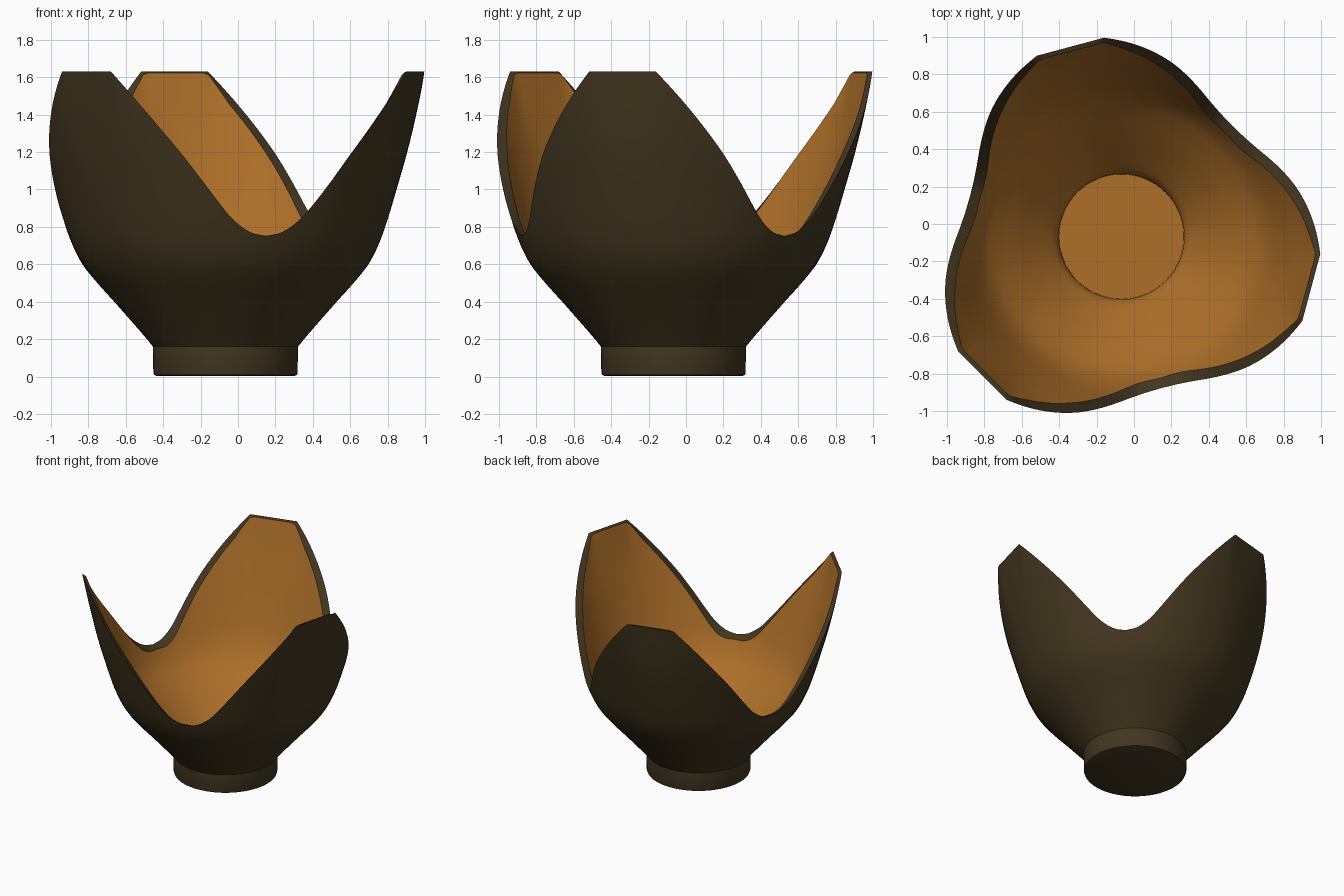
import bpy, bmesh, math

if "Cube" in bpy.data.objects:
    bpy.data.objects.remove(bpy.data.objects["Cube"])

CENTRE = (-0.067, -0.067)
COLUMNS = 180
ROWS = 22

# (height, radius) of the outer wall; (degrees from petal centre, height) of the rim
WALL = [(.16, .388), (.20, .42), (.30, .507), (.40, .595), (.50, .685), (.60, .765),
        (.72, .825), (.85, .87), (1.0, .915), (1.2, .972), (1.4, 1.02), (1.63, 1.067)]
RIM = [(10, 1.63), (15, 1.53), (21, 1.405), (31, 1.19), (37, 1.055), (43, .925),
       (48, .835), (54, .772), (60, .752)]


def smooth(points, x):
    """Cubic interpolation through (x, y) points."""
    x = min(max(x, points[0][0]), points[-1][0])
    n = len(points)
    i = max(k for k in range(n - 1) if points[k][0] <= x)

    def slope(k):
        a, b = points[max(k - 1, 0)], points[min(k + 1, n - 1)]
        return (b[1] - a[1]) / (b[0] - a[0])

    (x0, y0), (x1, y1) = points[i], points[i + 1]
    h = x1 - x0
    t = (x - x0) / h
    return ((2*t**3 - 3*t**2 + 1) * y0 + (t**3 - 2*t**2 + t) * h * slope(i)
            + (3*t**2 - 2*t**3) * y1 + (t**3 - t**2) * h * slope(i + 1))


def outer_radius(z, off):
    r = smooth(WALL, z)
    # petal tips flatten into a straight chord
    if abs(off) < 10:
        k = math.cos(math.radians(10)) / math.cos(math.radians(off))
        w = min(max((z - 1.1) / .5, 0), 1)
        r *= 1 + (k - 1) * w
    return r


def column(deg):
    """Outer foot -> outer wall -> rim -> inner wall -> inner floor edge."""
    off = (deg - 225 + 60) % 120 - 60
    top = smooth(RIM, abs(off))
    pts = [(.372, .004), (.382, .009), (.386, .02), (.387, .13)]
    for i in range(ROWS + 1):
        z = .16 + (top - .16) * i / ROWS
        pts.append((outer_radius(z, off), z))
    # inner lip sits lower on the sloping petal edges than on the tips
    a = abs(off)
    drop = .006 if a <= 8 else .006 + .044 * min((a - 8) / 8, 1)
    if a > 50:
        drop -= .03 * (a - 50) / 10
    inner_top = top - drop
    for i in range(ROWS, -1, -1):
        z = .20 + (inner_top - .20) * i / ROWS
        s = (smooth(WALL, z + .02) - smooth(WALL, z - .02)) / .04
        thick = .042 if z < 1.2 else .042 - .02 * (z - 1.2) / .43
        pts.append((outer_radius(z, off) - thick * math.sqrt(1 + s * s), z))
    pts += [(.336, .16), (.333, .055)]
    return pts


def material(name, colour):
    m = bpy.data.materials.new(name)
    m.diffuse_color = (*colour, 1)
    m.use_nodes = True
    m.node_tree.nodes["Principled BSDF"].inputs["Base Color"].default_value = m.diffuse_color
    return m


# Three-petalled bowl with its foot
bm = bmesh.new()
cols = []
for c in range(COLUMNS):
    deg = 45 + c * 360 / COLUMNS
    a = math.radians(deg)
    cols.append([bm.verts.new((CENTRE[0] + r * math.cos(a), CENTRE[1] + r * math.sin(a), z))
                 for r, z in column(deg)])

rim_row = 4 + ROWS
for c in range(COLUMNS):
    p, q = cols[c], cols[(c + 1) % COLUMNS]
    for i in range(len(p) - 1):
        f = bm.faces.new((p[i], q[i], q[i + 1], p[i + 1]))
        f.material_index = 1 if i > rim_row else 0
        f.smooth = True
    p[rim_row].link_edges  # rim creases are kept sharp by angle below

# Underside and inner floor
bm.faces.new([c[0] for c in reversed(cols)])
floor = bm.faces.new([c[-1] for c in cols])
floor.material_index = 1

mesh = bpy.data.meshes.new("petal_bowl")
bm.to_mesh(mesh)
bm.free()
mesh.materials.append(material("dark_olive", (.055, .037, .014)))
mesh.materials.append(material("amber_lining", (.42, .16, .022)))

bowl = bpy.data.objects.new("petal_bowl", mesh)
bpy.context.collection.objects.link(bowl)
bpy.context.view_layer.objects.active = bowl
bowl.select_set(True)
bpy.ops.object.shade_smooth_by_angle(angle=math.radians(35))
